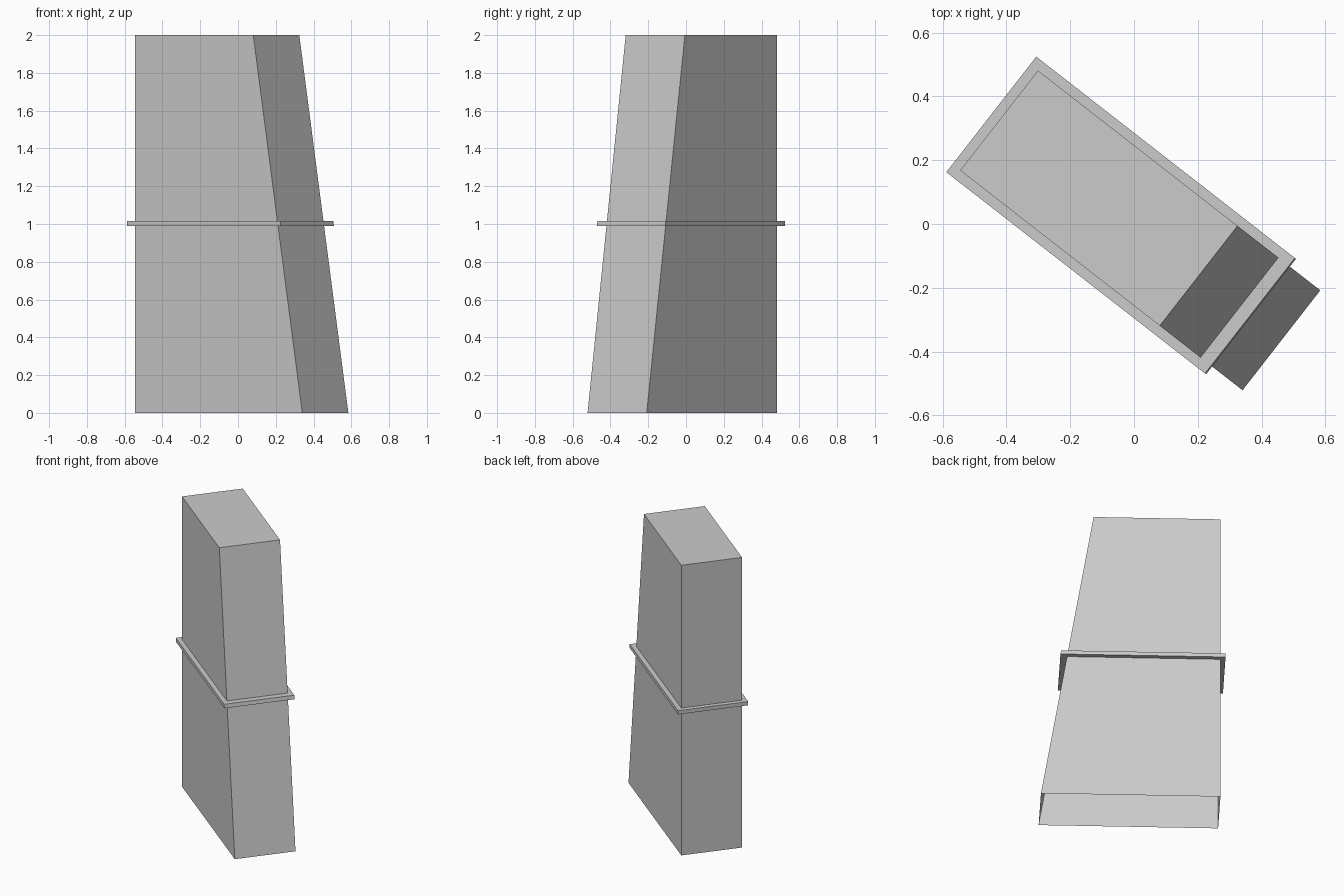
import bpy, bmesh
from math import radians
from mathutils import Matrix, Vector

if "Cube" in bpy.data.objects:
    bpy.data.objects.remove(bpy.data.objects["Cube"])

# Local frame: long side along +u, width along +v, origin at the upright rear corner
WIDTH = 0.397
PLACE = Matrix.Translation((-0.545, 0.168, 0)) @ Matrix.Rotation(radians(-37.9), 4, 'Z')


def length_at(z):
    """Length of the body at height z; one end slopes inward."""
    return 1.122 - 0.1645 * z


def section(bm, z, end=0.0, side=0.0):
    u = length_at(z) + end
    pts = [(-side, -side), (u, -side), (u, WIDTH + side), (-side, WIDTH + side)]
    return [bm.verts.new(PLACE @ Vector((x, y, z))) for x, y in pts]


def bridge(bm, a, b):
    for i in range(4):
        j = (i + 1) % 4
        bm.faces.new((a[i], a[j], b[j], b[i]))


def finish(bm, name):
    mesh = bpy.data.meshes.new(name)
    bm.to_mesh(mesh)
    bm.free()
    bpy.context.collection.objects.link(bpy.data.objects.new(name, mesh))


# Tapered body: closed top, open underneath
bm = bmesh.new()
bottom, top = section(bm, 0), section(bm, 2)
bridge(bm, bottom, top)
bm.faces.new(top)
finish(bm, "tapered_body")

# Thin collar wrapped around the middle
bm = bmesh.new()
z0, z1 = 0.99, 1.016
rings = [section(bm, z0), section(bm, z0, 0.042, 0.031),
         section(bm, z1, 0.042, 0.031), section(bm, z1)]
for a, b in zip(rings, rings[1:]):
    bridge(bm, a, b)
finish(bm, "middle_collar")
